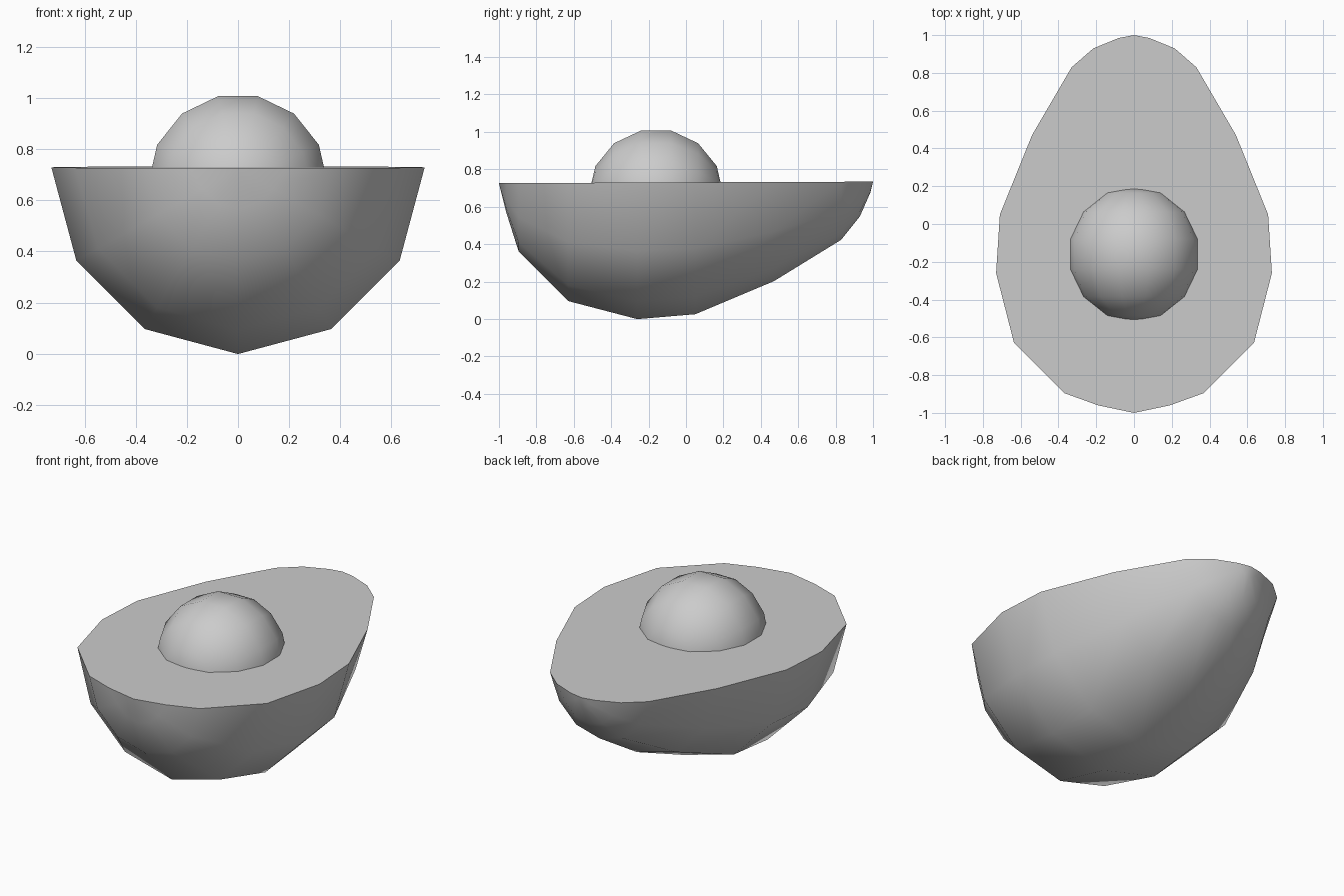
import bpy, bmesh
from math import pi, sin, cos

if "Cube" in bpy.data.objects:
    bpy.data.objects.remove(bpy.data.objects["Cube"])


def spin_y(name, y0, y1, rings, angles, center, closed, tilt=0.0):
    """Loft rings (y, side radius, depth radius) around the y axis between two poles."""
    cx, cy, cz = center
    bm = bmesh.new()

    def vert(x, y, z):
        return bm.verts.new((cx + x, cy + y, cz + z + tilt * y))

    start, end = vert(0, y0, 0), vert(0, y1, 0)
    rows = []
    for y, side, depth in rings:
        row = []
        for a in angles:
            on_rim = abs(sin(a)) < 1e-4
            r = side if on_rim else depth
            row.append(vert(r * cos(a), y, 0 if on_rim else r * sin(a)))
        rows.append(row)
    n = len(angles)
    for i in range(n if closed else n - 1):
        j = (i + 1) % n
        bm.faces.new((start, rows[0][i], rows[0][j]))
        for a, b in zip(rows, rows[1:]):
            bm.faces.new((a[i], b[i], b[j], a[j]))
        bm.faces.new((end, rows[-1][j], rows[-1][i]))
    if not closed:
        # flat cut face
        bm.faces.new([start] + [r[-1] for r in rows] + [end] + [r[0] for r in reversed(rows)])
    bmesh.ops.recalc_face_normals(bm, faces=bm.faces)
    mesh = bpy.data.meshes.new(name)
    bm.to_mesh(mesh)
    bm.free()
    obj = bpy.data.objects.new(name, mesh)
    bpy.context.collection.objects.link(obj)
    bpy.ops.object.select_all(action='DESELECT')
    obj.select_set(True)
    bpy.context.view_layer.objects.active = obj
    bpy.ops.object.shade_smooth_by_angle(angle=pi / 3.2)
    return obj


# Halved fruit: pear-shaped lower half with a flat cut on top
profile = [
    (-0.96, 0.19, 0.16), (-0.895, 0.37, 0.365), (-0.63, 0.635, 0.632),
    (-0.26, 0.73, 0.73), (0.05, 0.71, 0.705), (0.47, 0.54, 0.53),
    (0.83, 0.33, 0.31), (0.93, 0.215, 0.185), (0.985, 0.08, 0.06),
]
spin_y("fruit_half", -1.0, 1.0, profile, [pi + pi * i / 6 for i in range(7)],
       (0, 0, 0.73), False, tilt=0.004)

# Round stone half sunk in the cut face
R = 0.36
stone = [(-R * cos(pi * k / 7), R * sin(pi * k / 7), R * sin(pi * k / 7)) for k in range(1, 7)]
spin_y("stone", -R, R, stone, [2 * pi * i / 14 for i in range(14)],
       (0, -0.16, 0.665), True)
